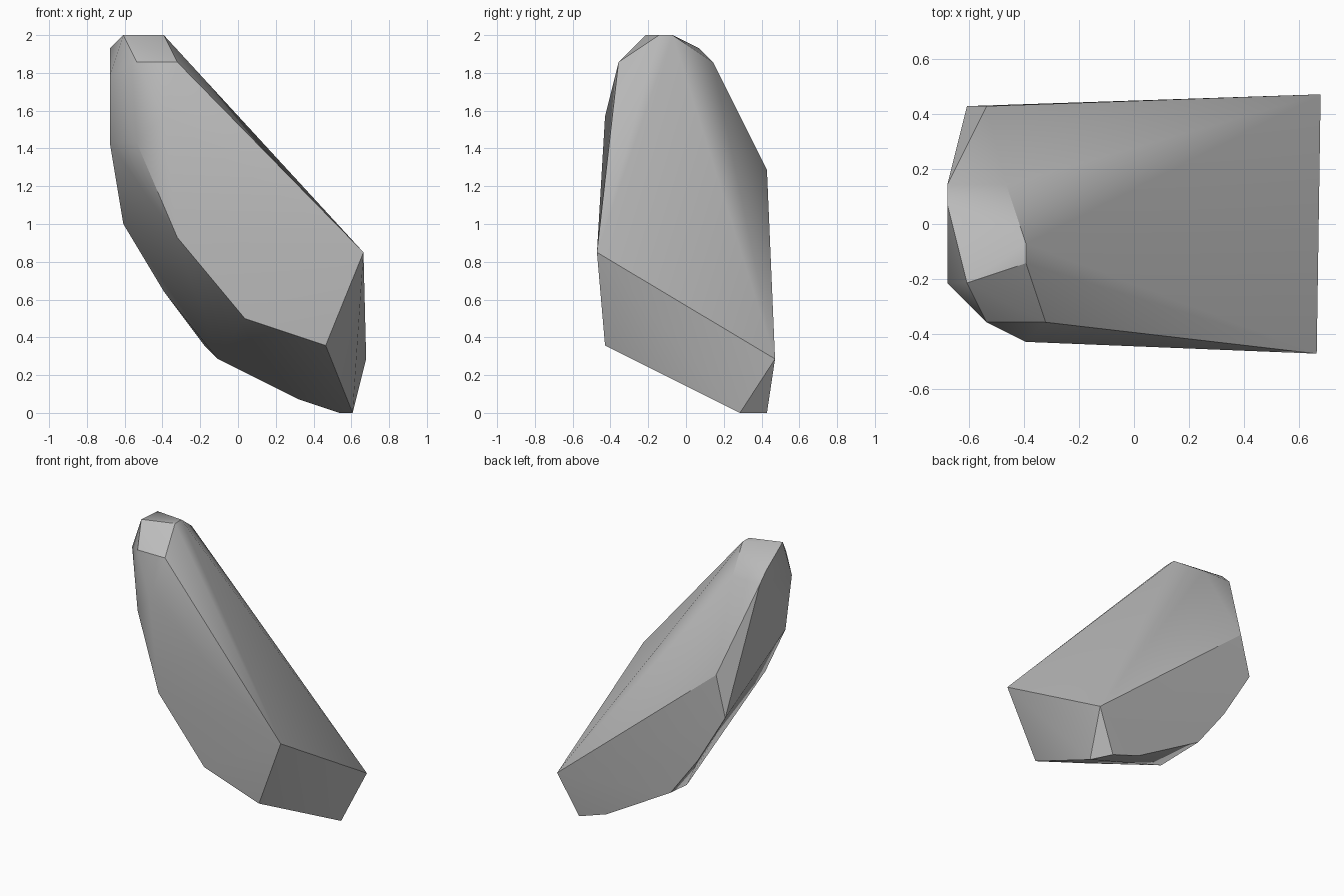
import bpy
import bmesh
import math
from mathutils import Vector

# Remove the default cube
default_cube = bpy.data.objects.get("Cube")
if default_cube:
    bpy.data.objects.remove(default_cube, do_unlink=True)

# Corners of the rock, given as steps along a regular grid
STEP = 1 / 14
ORIGIN = Vector((-9.5, 0, 0))

corners = {
    "crown": [(1, -3, 28), (4, -2, 28), (4, -1, 28), (0, 1, 27), (3, 2, 26)],
    "front": [(2, -5, 26), (5, -5, 26), (4, -6, 22), (2, -5, 20),
              (5, -6, 13), (10, -6, 7), (16, -6, 5)],
    "narrow_side": [(0, -3, 25), (0, 2, 26), (0, -2, 20)],
    "back": [(2, 6, 18), (1, 6, 14), (4, 6, 9), (7, 6, 5), (14, 6, 1)],
    "underside": [(17, 6, 0), (18, 4, 0), (8, 2, 4)],
    "broad_side": [(18.8, -6.6, 11.9), (19, 6.6, 4)],
}


def make_material(name, color):
    """Create one flat, matte colour."""
    material = bpy.data.materials.new(name)
    material.use_nodes = True
    material.diffuse_color = color
    shader = material.node_tree.nodes["Principled BSDF"]
    shader.inputs["Base Color"].default_value = color
    shader.inputs["Roughness"].default_value = 0.9
    return material


def make_hull(name, points, material):
    """Wrap a tight faceted skin around the points."""
    mesh_builder = bmesh.new()
    for point in points:
        mesh_builder.verts.new((Vector(point) + ORIGIN) * STEP)
    result = bmesh.ops.convex_hull(mesh_builder, input=mesh_builder.verts)
    unused = {item for key in ("geom_interior", "geom_unused")
              for item in result[key] if isinstance(item, bmesh.types.BMVert)}
    bmesh.ops.delete(mesh_builder, geom=list(unused), context="VERTS")
    bmesh.ops.recalc_face_normals(mesh_builder, faces=mesh_builder.faces)

    mesh = bpy.data.meshes.new(name)
    mesh_builder.to_mesh(mesh)
    mesh_builder.free()
    mesh.materials.append(material)
    hull = bpy.data.objects.new(name, mesh)
    bpy.context.collection.objects.link(hull)
    return hull


# Leaning rock, with soft shading over its shallow ridges
stone_gray = make_material("stone_gray", (0.5, 0.5, 0.5, 1))
all_corners = [corner for group in corners.values() for corner in group]
rock = make_hull("leaning_rock", all_corners, stone_gray)

bpy.ops.object.select_all(action="DESELECT")
rock.select_set(True)
bpy.context.view_layer.objects.active = rock
bpy.ops.object.shade_smooth_by_angle(angle=math.radians(30))
